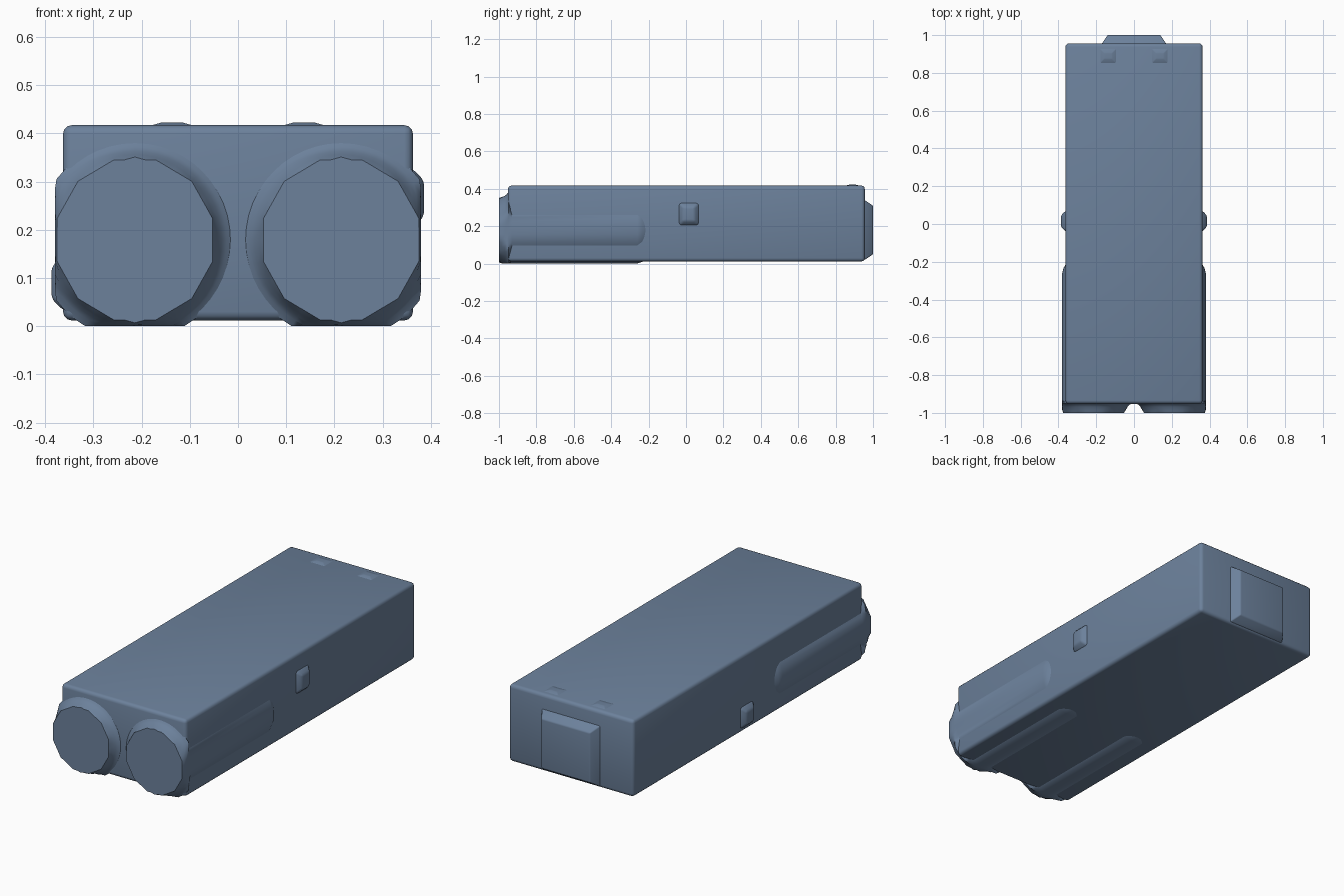
import bpy, bmesh
from math import sin, cos, tau, radians
from mathutils import Vector

cube = bpy.data.objects.get("Cube")
if cube:
    bpy.data.objects.remove(cube, do_unlink=True)

mat = bpy.data.materials.new("slate blue")
mat.use_nodes = True
COLOUR = (0.15, 0.22, 0.33, 1)
mat.diffuse_color = COLOUR
mat.node_tree.nodes["Principled BSDF"].inputs["Base Color"].default_value = COLOUR


def finish(name, bm, bevel=0.0, angle=40):
    """Turn a bmesh into a smooth-shaded object with optional rounded edges."""
    bmesh.ops.recalc_face_normals(bm, faces=bm.faces)
    if bevel:
        bmesh.ops.bevel(bm, geom=bm.edges[:], offset=bevel, segments=3,
                        profile=0.5, affect='EDGES', clamp_overlap=True)
    mesh = bpy.data.meshes.new(name)
    bm.to_mesh(mesh)
    bm.free()
    mesh.materials.append(mat)
    obj = bpy.data.objects.new(name, mesh)
    bpy.context.collection.objects.link(obj)
    bpy.ops.object.select_all(action='DESELECT')
    obj.select_set(True)
    bpy.context.view_layer.objects.active = obj
    bpy.ops.object.shade_smooth_by_angle(angle=radians(angle))
    return obj


def loft(bm, rings):
    """Skin a row of closed rings and cap both ends."""
    rows = [[bm.verts.new(p) for p in ring] for ring in rings]
    n = len(rows[0])
    for a, b in zip(rows, rows[1:]):
        for i in range(n):
            j = (i + 1) % n
            bm.faces.new((a[i], a[j], b[j], b[i]))
    bm.faces.new(rows[0])
    bm.faces.new(rows[-1])


def pad(name, centre, u, v, half, out, slope, bevel):
    """Raised rectangular pad with sloping sides, growing along u x v."""
    centre, u, v = Vector(centre), Vector(u), Vector(v)
    normal = u.cross(v)

    def ring(height, inset):
        return [centre + normal * height + u * (sx * (half[0] - inset))
                + v * (sy * (half[1] - inset))
                for sx, sy in ((-1, -1), (1, -1), (1, 1), (-1, 1))]

    bm = bmesh.new()
    loft(bm, [ring(-0.02, 0), ring(0, 0), ring(out, slope)])
    return finish(name, bm, bevel)


# Main case
bm = bmesh.new()
bmesh.ops.create_cube(bm, size=1)
for vert in bm.verts:
    vert.co = Vector((vert.co.x * 0.726, vert.co.y * 1.908 + 0.002,
                      vert.co.z * 0.405 + 0.2145))
finish("case", bm, 0.018)

# Twin barrels: faceted front, flared collar, tube half sunk in the case
SEGMENTS = 48
CENTRE_X, CENTRE_Z = 0.214, 0.179


def barrel_ring(side, y, rx, rz, faceted=False):
    points = []
    for i in range(SEGMENTS):
        t = tau * i / SEGMENTS
        k = 1.0
        if faceted and i not in (SEGMENTS // 4, 3 * SEGMENTS // 4):
            # Twelve flat sides
            off = (t + tau / 24) % (tau / 12) - tau / 24
            k = cos(tau / 24) / cos(off)
        x = min(CENTRE_X + rx * k * cos(t), 0.38)
        z = max(CENTRE_Z + rz * k * sin(t), 0.0)
        points.append((side * x, y, z))
    return points


for side, label in ((1, "left"), (-1, "right")):
    bm = bmesh.new()
    loft(bm, [barrel_ring(side, -1.0, 0.167, 0.172, True),
              barrel_ring(side, -0.985, 0.170, 0.177),
              barrel_ring(side, -0.968, 0.180, 0.184),
              barrel_ring(side, -0.957, 0.190, 0.193),
              barrel_ring(side, -0.948, 0.205, 0.207),
              barrel_ring(side, -0.93, 0.168, 0.178),
              barrel_ring(side, -0.26, 0.168, 0.178),
              barrel_ring(side, -0.235, 0.160, 0.170),
              barrel_ring(side, -0.21, 0.145, 0.160)])
    finish(label + "_barrel", bm)

# Back plate
pad("back_plate", (0, 0.955, 0.18), (-1, 0, 0), (0, 0, 1),
    (0.17, 0.16), 0.045, 0.03, 0.006)

# Side buttons, high on the left and low on the right
pad("left_button", (0.362, 0.015, 0.265), (0, 1, 0), (0, 0, 1),
    (0.055, 0.062), 0.024, 0.025, 0.01)
pad("right_button", (-0.362, 0.015, 0.09), (0, -1, 0), (0, 0, 1),
    (0.055, 0.058), 0.025, 0.025, 0.01)

# Shallow bumps on top near the back
for x, label in ((0.137, "left"), (-0.137, "right")):
    pad(label + "_top_bump", (x, 0.89, 0.416), (1, 0, 0), (0, 1, 0),
        (0.045, 0.04), 0.007, 0.025, 0.003)
